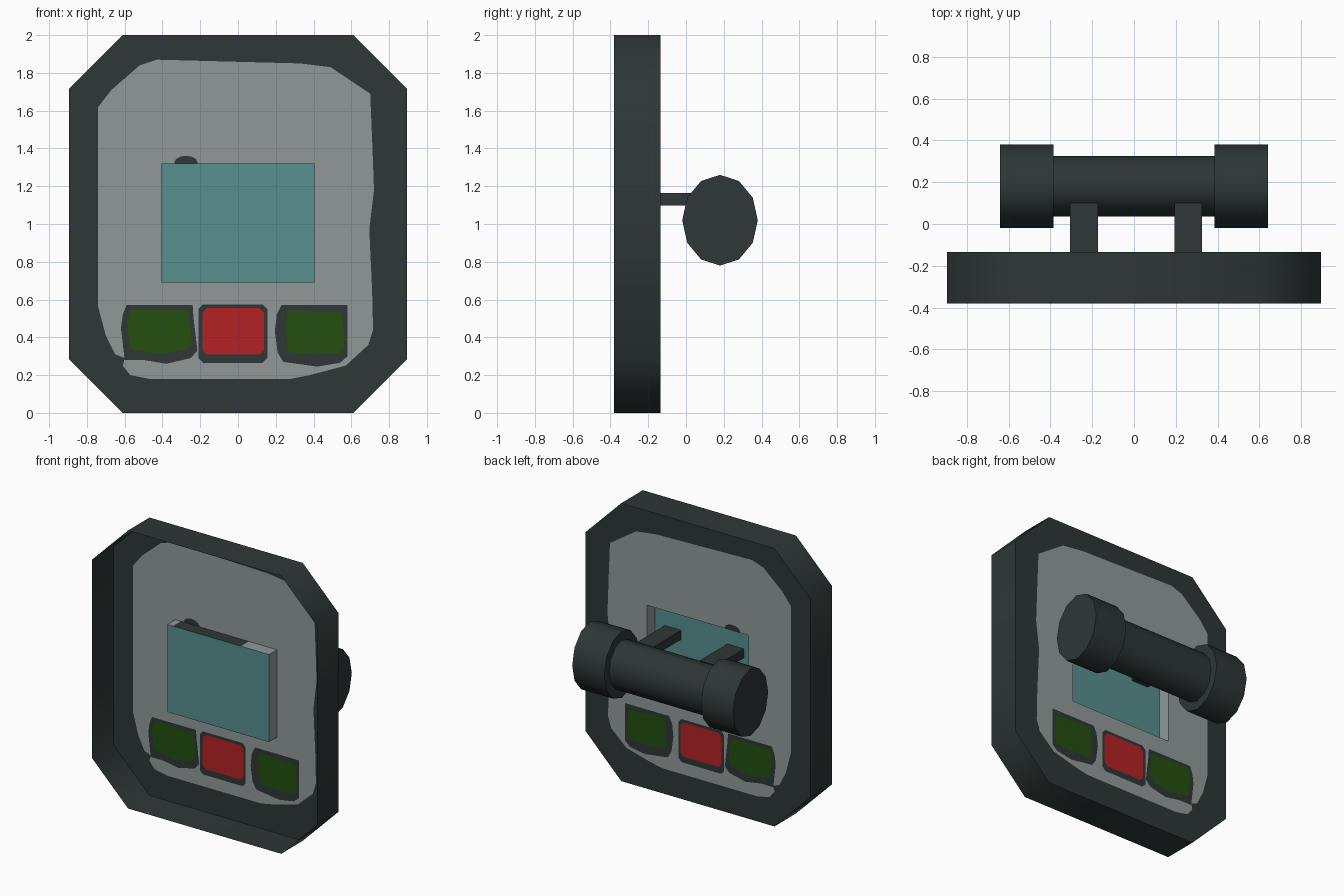
import bpy, bmesh, math
from mathutils import Vector
from mathutils.geometry import delaunay_2d_cdt

if "Cube" in bpy.data.objects:
    bpy.data.objects.remove(bpy.data.objects["Cube"])

# ---------- materials ----------
def material(name, rgb):
    m = bpy.data.materials.new(name)
    lin = [((c / 255 + 0.055) / 1.055) ** 2.4 for c in rgb]
    m.diffuse_color = (*lin, 1.0)
    m.use_nodes = True
    m.node_tree.nodes["Principled BSDF"].inputs["Base Color"].default_value = m.diffuse_color
    return m

DARK = material("dark casing", (46, 55, 54))
GREY = material("grey panel", (145, 153, 153))
TEAL = material("teal screen", (87, 144, 142))
RED = material("red button", (180, 34, 36))
GREEN = material("green button", (35, 79, 15))

# ---------- helpers ----------
def make(name, verts, faces, mats, indices=None, angle=None):
    me = bpy.data.meshes.new(name)
    me.from_pydata(verts, [], faces)
    for m in mats:
        me.materials.append(m)
    if indices:
        for p, i in zip(me.polygons, indices):
            p.material_index = i
    ob = bpy.data.objects.new(name, me)
    bpy.context.collection.objects.link(ob)
    if angle:
        bpy.ops.object.select_all(action='DESELECT')
        ob.select_set(True)
        bpy.context.view_layer.objects.active = ob
        bpy.ops.object.shade_smooth_by_angle(angle=math.radians(angle))
    return ob

def box(name, x0, x1, y0, y1, z0, z1, mat):
    v = [(x, y, z) for x in (x0, x1) for y in (y0, y1) for z in (z0, z1)]
    f = [(0, 1, 3, 2), (4, 6, 7, 5), (0, 4, 5, 1), (2, 3, 7, 6), (0, 2, 6, 4), (1, 5, 7, 3)]
    return make(name, v, f, [mat])

def drum(name, x0, x1, ry, rz, n=12):
    """Twelve-sided oval cylinder lying along x."""
    v = [(x, 0.18 + ry * math.sin(math.tau * i / n), 1.02 + rz * math.cos(math.tau * i / n))
         for x in (x0, x1) for i in range(n)]
    f = [(i, i + n, (i + 1) % n + n, (i + 1) % n) for i in range(n)]
    f += [tuple(range(n)), tuple(range(2 * n - 1, n - 1, -1))]
    return make(name, v, f, [DARK], angle=45)

def pad(x0, x1, z0, z1, c=0.025):
    """Rectangle with clipped corners."""
    return [(x0 + c, z0), (x1 - c, z0), (x1, z0 + c), (x1, z1 - c),
            (x1 - c, z1), (x0 + c, z1), (x0, z1 - c), (x0, z0 + c)]

FRONT, BACK, SCREEN = -0.38, -0.135, -0.225
SX, SZ0, SZ1 = 0.405, 0.69, 1.32

# ---------- rim: open octagonal wall ----------
octagon = [(-0.61, 0), (0.61, 0), (0.895, 0.285), (0.895, 1.715),
           (0.61, 2), (-0.61, 2), (-0.895, 1.715), (-0.895, 0.285)]
make("rim_wall", [(x, y, z) for y in (FRONT, BACK) for x, z in octagon],
     [(i, (i + 1) % 8, (i + 1) % 8 + 8, i + 8) for i in range(8)], [DARK], angle=50)

# ---------- back panel: one sheet cut into coloured regions ----------
grey_area = [(-.74, 1.62), (-.67, 1.71), (-.52, 1.84), (-.43, 1.87), (.33, 1.85), (.49, 1.83),
             (.70, 1.69), (.71, 1.45), (.72, 1.18), (.695, .97), (.71, .65), (.715, .44),
             (.69, .36), (.57, .25), (.38, .20), (.28, .18), (-.47, .18), (-.57, .20),
             (-.61, .25), (-.60, .29), (-.65, .31), (-.70, .41), (-.74, .56)]
left_surround = [(-.60, .28), (-.50, .28), (-.38, .26), (-.25, .29), (-.215, .33),
                 (-.235, .50), (-.24, .57), (-.59, .57), (-.61, .52), (-.62, .45)]
right_surround = [(.24, .27), (.42, .245), (.54, .265), (.58, .30), (.58, .57),
                  (.23, .57), (.205, .52), (.195, .43), (.21, .32)]
left_green = [(-.57, .34), (-.42, .31), (-.28, .335), (-.245, .37), (-.26, .54),
              (-.57, .55), (-.59, .48)]
right_green = [(.27, .32), (.42, .31), (.55, .32), (.565, .38), (.55, .53), (.26, .545), (.25, .42)]
spot = [(-.275 + .062 * math.cos(a * math.tau / 12), 1.325 + .036 * math.sin(a * math.tau / 12))
        for a in range(12)]
hole = [(-SX, SZ0), (SX, SZ0), (SX, SZ1), (-SX, SZ1)]
# later layers paint over earlier ones; None is the opening
layers = [(octagon, DARK), (grey_area, GREY), (left_surround, DARK),
          (pad(-.21, .155, .265, .575), DARK), (right_surround, DARK),
          (left_green, GREEN), (pad(-.188, .138, .308, .555), RED),
          (right_green, GREEN), (spot, DARK), (hole, None)]
pts, loops = [], []
for poly, _ in layers:
    area = sum(a[0] * b[1] - b[0] * a[1] for a, b in zip(poly, poly[1:] + poly[:1]))
    poly = poly if area > 0 else poly[::-1]
    loops.append(list(range(len(pts), len(pts) + len(poly))))
    pts += [Vector(p) for p in poly]
verts, _, tris, _, _, owners = delaunay_2d_cdt(pts, [], loops, 1, 1e-5)
mats = [DARK, GREY, GREEN, RED]
faces, idx = [], []
for t, own in zip(tris, owners):
    mat = layers[max(own)][1] if own else None
    if mat:
        faces.append(tuple(reversed(t)))
        idx.append(mats.index(mat))
make("back_panel", [(v.x, BACK, v.y) for v in verts], faces, mats, idx)

# ---------- raised screen: hollow at the back ----------
xs = [-SX, -0.36, 0.18, SX]          # the top edge has a dark stretch in the middle
v = [(x, y, z) for y in (SCREEN, BACK) for z in (SZ0, SZ1) for x in xs]
f, idx = [], []
for i in range(3):
    f += [(i, i + 1, i + 9, i + 8), (i + 4, i + 12, i + 13, i + 5)]
    idx += [0, 1 if i == 1 else 0]
f += [(0, 8, 12, 4), (3, 7, 15, 11)]
idx += [0, 0]
make("screen_sides", v, f, [GREY, DARK], idx)
make("screen_face", [(x, SCREEN, z) for x, z in hole], [(0, 1, 2, 3)], [TEAL])

# ---------- rear handle ----------
drum("handle_bar", -0.385, 0.385, 0.145, 0.175)
for side, s in (("left", -1), ("right", 1)):
    a, b = sorted((s * 0.385, s * 0.64))
    drum(f"handle_end_{side}", a, b, 0.20, 0.24)
box("handle_support_left", -0.305, -0.172, SCREEN + 0.002, 0.15, 1.097, 1.163, DARK)
box("handle_support_right", 0.194, 0.325, SCREEN + 0.002, 0.15, 1.097, 1.163, DARK)
